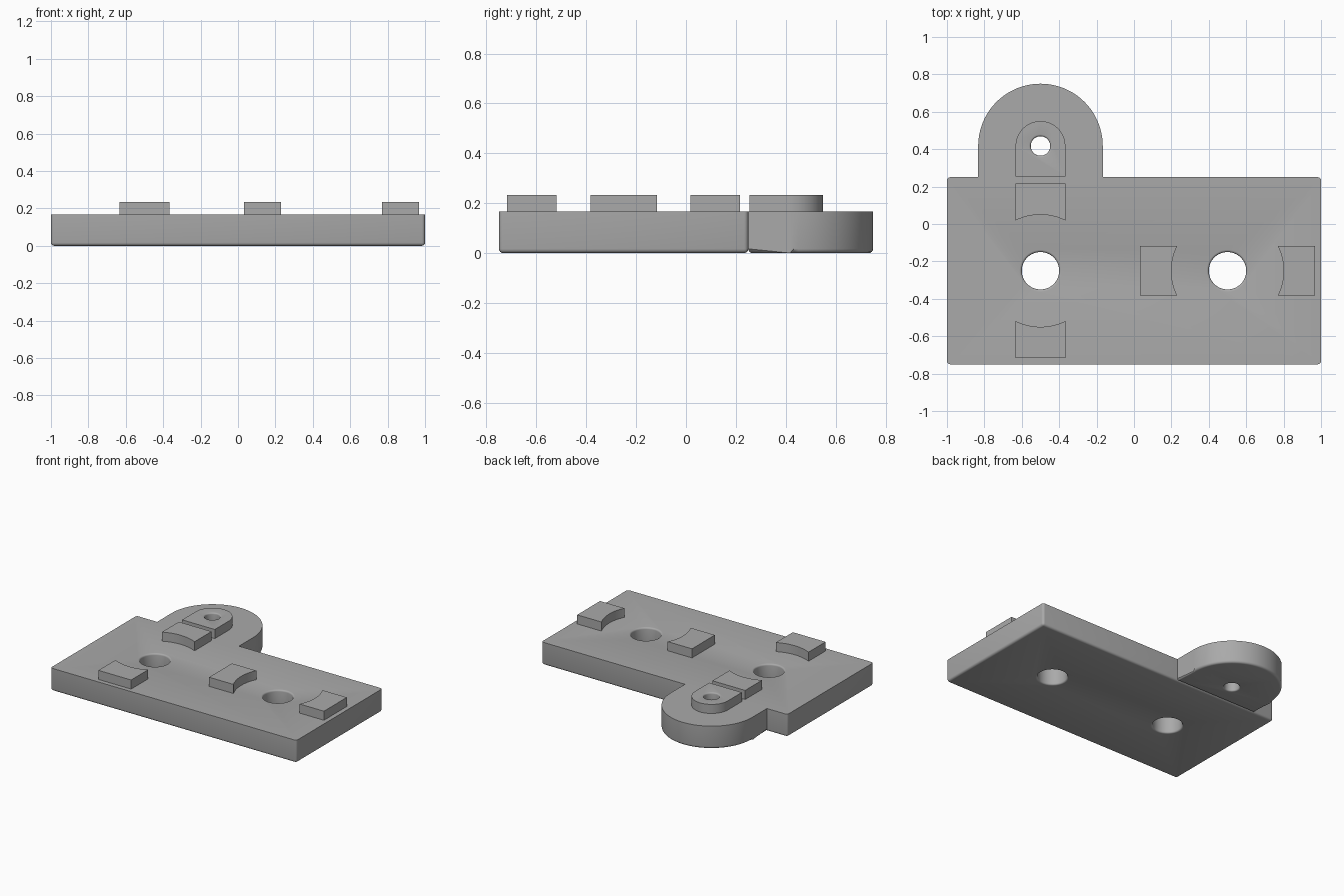
import bpy, bmesh
from math import pi, sin, cos, sqrt, asin

if "Cube" in bpy.data.objects:
    bpy.data.objects.remove(bpy.data.objects["Cube"], do_unlink=True)

THICK = 1 / 6          # plate thickness
TOP = 7 / 30           # top of the raised pads
FILLET = 0.017
HOLE_Y, TAB_Y = -0.25, 0.417

grey = bpy.data.materials.new("plain grey")
grey.use_nodes = True
colour = (0.4, 0.4, 0.4, 1)
grey.diffuse_color = colour
grey.node_tree.nodes["Principled BSDF"].inputs["Base Color"].default_value = colour


def finish(bm, name):
    bmesh.ops.recalc_face_normals(bm, faces=bm.faces)
    mesh = bpy.data.meshes.new(name)
    bm.to_mesh(mesh)
    bm.free()
    mesh.materials.append(grey)
    obj = bpy.data.objects.new(name, mesh)
    bpy.context.collection.objects.link(obj)
    return obj


def prism(name, outline, z0, z1, rounded=None):
    """Extrude an outline; 'rounded' picks which edges get a fillet."""
    bm = bmesh.new()
    face = bm.faces.new([bm.verts.new((x, y, z0)) for x, y in outline])
    new = bmesh.ops.extrude_face_region(bm, geom=[face])["geom"]
    for v in new:
        if isinstance(v, bmesh.types.BMVert):
            v.co.z = z1
    if rounded:
        bmesh.ops.bevel(bm, geom=[e for e in bm.edges if rounded(e)],
                        offset=FILLET, segments=4, profile=0.5, affect='EDGES')
    return finish(bm, name)


def arc(cx, cy, r, a0, a1, n):
    return [(cx + r * cos(a0 + (a1 - a0) * i / n),
             cy + r * sin(a0 + (a1 - a0) * i / n)) for i in range(n + 1)]


def hole_cutter(x, y, r, top, f=0.012, sides=64):
    """Turned plug with flared ends, giving the hole rounded rims."""
    flare = [(r + f - f * sin(i * pi / 8), f - f * cos(i * pi / 8)) for i in range(5)]
    profile = [(r + f, -0.05)] + flare
    profile += [(pr, top - pz) for pr, pz in reversed(profile)]
    bm = bmesh.new()
    rings = [[bm.verts.new((x + pr * cos(2 * pi * i / sides),
                            y + pr * sin(2 * pi * i / sides), pz))
              for i in range(sides)] for pr, pz in profile]
    for a, b in zip(rings, rings[1:]):
        for i in range(sides):
            j = (i + 1) % sides
            bm.faces.new((a[i], a[j], b[j], b[i]))
    bm.faces.new(rings[0])
    bm.faces.new(rings[-1])
    cutter = finish(bm, "hole_cutter")
    cutter.hide_render = True
    return cutter


def cut(obj, cutter):
    mod = obj.modifiers.new("hole", 'BOOLEAN')
    mod.operation, mod.solver, mod.object = 'DIFFERENCE', 'EXACT', cutter
    bpy.context.view_layer.objects.active = obj
    bpy.ops.object.modifier_apply(modifier=mod.name)


def at_bottom(e):
    return all(v.co.z < 0.001 for v in e.verts)


def bottom_or_upright(e):
    return at_bottom(e) or abs(e.verts[0].co.z - e.verts[1].co.z) > 0.1


# Main plate and rounded end tab
plate = prism("base_plate", [(-1, -0.75), (1, -0.75), (1, 0.25), (-1, 0.25)],
              0, THICK, bottom_or_upright)
tab = prism("end_tab", [(-0.833, 0.25), (-0.167, 0.25)]
            + arc(-0.5, TAB_Y, 0.333, 0, pi, 64), 0, THICK, at_bottom)

# Raised pad around the small hole
pad = prism("tab_pad", [(-0.633, 0.255), (-0.367, 0.255)]
            + arc(-0.5, TAB_Y, 0.133, 0, pi, 40), THICK, TOP)

# Through holes with rounded rims
cutters = [hole_cutter(x, HOLE_Y, 0.1, THICK) for x in (-0.5, 0.5)]
for c in cutters:
    cut(plate, c)
small = hole_cutter(-0.5, TAB_Y, 0.052, TOP, 0.01, 40)
cut(tab, small)
cut(pad, small)
for c in cutters + [small]:
    bpy.data.objects.remove(c, do_unlink=True)

# Locating blocks: inner face is an arc concentric with the hole
half = asin(0.133 / 0.3)
block = [(0.467, -0.133), (0.467, 0.133)] + arc(0, 0, 0.3, half, -half, 16)
blocks = []
for name, hx, turn in (("block_back", -0.5, 1), ("block_front", -0.5, 3),
                       ("block_inner", 0.5, 2), ("block_outer", 0.5, 0)):
    c, s = cos(turn * pi / 2), sin(turn * pi / 2)
    outline = [(hx + x * c - y * s, HOLE_Y + x * s + y * c) for x, y in block]
    blocks.append(prism(name, outline, THICK, TOP))

bpy.ops.object.select_all(action='DESELECT')
for obj in [plate, tab, pad] + blocks:
    obj.select_set(True)
bpy.context.view_layer.objects.active = plate
bpy.ops.object.shade_smooth_by_angle(angle=pi / 6)
